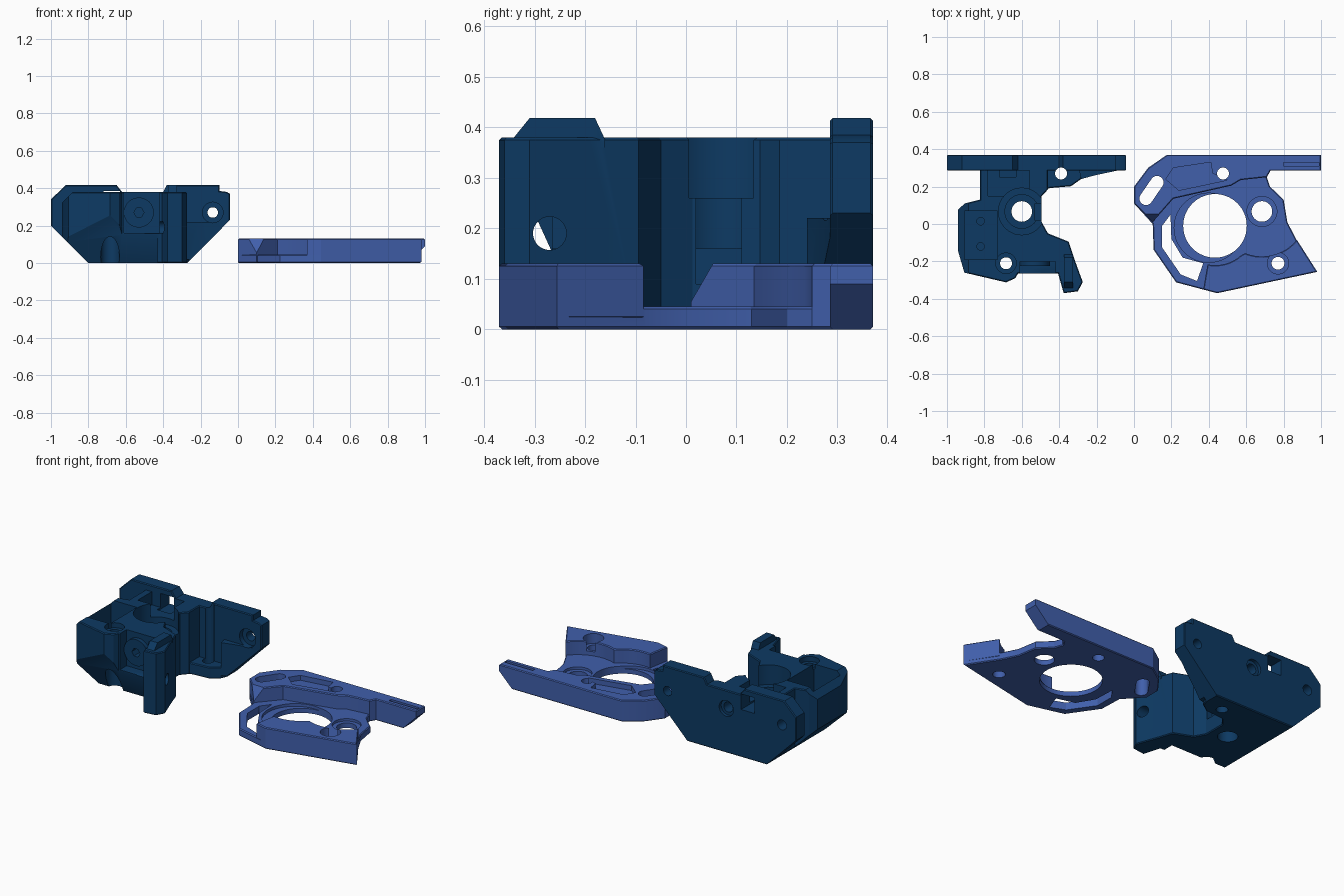
import bpy, bmesh, math

cube = bpy.data.objects.get("Cube")
if cube:
    bpy.data.objects.remove(cube, do_unlink=True)


def material(name, rgb):
    m = bpy.data.materials.new(name)
    m.use_nodes = True
    m.diffuse_color = (*rgb, 1)
    m.node_tree.nodes["Principled BSDF"].inputs["Base Color"].default_value = (*rgb, 1)
    return m


dark = material("dark blue", (0.004, 0.042, 0.125))
light = material("mid blue", (0.052, 0.115, 0.41))


def prism(name, pts, lo, hi, axis="z", bevel=0.0):
    """Extrude a 2D outline between lo and hi along an axis."""
    place = {"z": lambda a, b, t: (a, b, t),
             "y": lambda a, b, t: (a, t, b),
             "x": lambda a, b, t: (t, a, b)}[axis]
    bm = bmesh.new()
    low = [bm.verts.new(place(a, b, lo)) for a, b in pts]
    top = [bm.verts.new(place(a, b, hi)) for a, b in pts]
    caps = [bm.faces.new(low), bm.faces.new(top)]
    n = len(pts)
    for i in range(n):
        j = (i + 1) % n
        bm.faces.new((low[i], low[j], top[j], top[i]))
    bmesh.ops.recalc_face_normals(bm, faces=bm.faces)
    if bevel:
        edges = list({e for f in caps for e in f.edges})
        bmesh.ops.bevel(bm, geom=edges, offset=bevel, segments=1,
                        affect="EDGES", clamp_overlap=True)
    mesh = bpy.data.meshes.new(name)
    bm.to_mesh(mesh)
    bm.free()
    ob = bpy.data.objects.new(name, mesh)
    bpy.context.collection.objects.link(ob)
    return ob


def arc(c, r, start, end, n):
    return [(c[0] + r * math.cos(math.radians(start + (end - start) * i / n)),
             c[1] + r * math.sin(math.radians(start + (end - start) * i / n)))
            for i in range(n + 1)]


def disc(name, c, r, lo, hi, axis="z", sides=40):
    return prism(name, arc(c, r, 0, 360, sides)[:-1], lo, hi, axis)


def box(name, x0, x1, y0, y1, lo, hi):
    return prism(name, [(x0, y0), (x1, y0), (x1, y1), (x0, y1)], lo, hi)


def combine(target, tool, op):
    """Apply one boolean and remove its tool."""
    mod = target.modifiers.new("boolean", "BOOLEAN")
    mod.operation, mod.object, mod.solver = op, tool, "EXACT"
    deps = bpy.context.evaluated_depsgraph_get()
    mesh = bpy.data.meshes.new_from_object(target.evaluated_get(deps))
    target.modifiers.clear()
    target.data = mesh
    bpy.data.objects.remove(tool, do_unlink=True)


def add(target, *tools):
    for t in tools:
        combine(target, t, "UNION")


def cut(target, *tools):
    for t in tools:
        combine(target, t, "DIFFERENCE")


def finish(ob, mat):
    ob.data.materials.clear()
    ob.data.materials.append(mat)
    bpy.ops.object.select_all(action="DESELECT")
    ob.select_set(True)
    bpy.context.view_layer.objects.active = ob
    bpy.ops.object.shade_smooth_by_angle(angle=math.radians(25))


# Housing: main body with left box and front arm
housing = prism("housing_block", [
    (-.824, .33), (-.824, .13), (-.904, .11), (-.94, .078), (-.94, -.147),
    (-.907, -.26), (-.684, -.312), (-.635, -.29), (-.62, -.265), (-.406, -.265),
    (-.376, -.37), (-.30, -.36), (-.274, -.31), (-.318, -.19), (-.35, -.094),
    (-.46, -.05), (-.495, .013), (-.495, .147), (-.46, .185), (-.46, .33)],
    0, .38, bevel=.005)

# Back wall, raised arm tip, low lug and wall gusset
add(housing,
    prism("back_wall", [
        (-1, 0), (-.043, 0), (-.043, .37), (-.06, .38), (-.10, .385), (-.10, .418),
        (-.38, .418), (-.4, .38), (-.62, .38), (-.65, .418), (-.92, .418), (-1, .34)],
        .285, .37, "y", .005),
    prism("arm_tip", [(-.345, .36), (-.345, .375), (-.31, .418), (-.18, .418),
                      (-.16, .375), (-.16, .36)], -.375, -.325, "x"),
    prism("lug", [(-.52, .32), (-.52, .17), (-.45, .192), (-.337, .202),
                  (-.283, .24), (-.25, .32)], 0, .07, bevel=.005),
    prism("gusset", [(-.30, .32), (-.283, .24), (-.21, .26), (-.045, .295), (-.045, .32)],
          .02, .22))

# Sloped undersides and upper left slope
cut(housing,
    prism("left_slope", [(-1.2, .4), (-.7, -.1), (-1.2, -.1)], -.5, .5, "y"),
    prism("right_slope", [(.06, .334), (-.37, -.1), (.06, -.1)], -.5, .5, "y"),
    prism("front_slope", [(-.36, .36), (-.15, -.1), (-.36, -.1)], -1.1, -.43, "x"),
    prism("upper_slope", [(-1.1, .16), (-.8, .465), (-1.1, .465)], -.5, .25, "y"))

# Pockets: left box, rear hollow, front recess, side groove and wall window
cut(housing,
    box("left_pocket", -.905, -.73, -.19, .07, .2, .5),
    box("rear_pocket", -.78, -.56, .15, .285, .3, .5),
    box("front_recess", -.61, -.42, -.5, -.2, .16, .5),
    box("side_groove", -.53, -.4, .02, .11, .09, .31),
    box("wall_window", -.72, -.63, .25, .5, .29, .385))
add(housing, disc("front_boss", (-.53, .27), .08, -.225, -.15, "y"))

# Vertical bores
main = (-.6, .067)
cut(housing,
    disc("bore_rim", main, .125, .26, .5),
    disc("bore_step", main, .09, .16, .5),
    disc("bore", main, .055, -.1, .5),
    disc("front_screw", (-.684, -.21), .032, -.1, .5),
    disc("front_screw_seat", (-.684, -.21), .055, .35, .5),
    disc("front_head_seat", (-.684, -.21), .05, -.1, .2),
    disc("lug_screw", (-.39, .27), .032, -.1, .5),
    *[disc("pocket_hole", (-.82, y), .02, .1, .3) for y in (.015, -.12)])

# Cross bores
cut(housing,
    disc("right_wall_hole", (-.135, .27), .028, .1, .5, "y"),
    disc("right_wall_seat", (-.135, .27), .055, .1, .315, "y"),
    disc("left_wall_hole", (-.905, .27), .03, .3, .5, "y"),
    disc("hex_socket", (-.53, .27), .027, -.4, -.1, "y", 6),
    disc("middle_wall_hole", (-.53, .27), .03, .25, .5, "y"),
    disc("middle_wall_seat", (-.53, .27), .048, .35, .5, "y"),
    disc("arm_hole", (-.27, .19), .033, -.5, 0, "x"))
finish(housing, dark)

# Cover plate: thin base
plate = prism("cover_plate", [
    (0, .2), (.075, .30), (.176, .37), (1, .37), (1, .285), (.73, .285), (.71, .25),
    (.727, .2), (.80, .13), (.82, .01), (.866, -.08), (.98, -.256), (.444, -.37),
    (.225, -.312), (.105, -.138), (.10, 0), (0, .11)], 0, .045, bevel=.005)

# Raised back rail and raised front corner
ring, pivot = (.433, -.01), (.684, .067)
add(plate,
    prism("back_rail", [
        (0, .2), (.075, .30), (.176, .37), (1, .37), (1, .285), (.73, .285), (.71, .25),
        (.57, .235), (.52, .205), (.21, .135), (.10, .01), (0, .11)],
        .02, .13, bevel=.005),
    prism("front_corner", [(.98, -.256), (.444, -.37), (.37, -.35)]
          + arc(ring, .21, -101, -48, 8) + arc(pivot, .24, -112, -39, 12),
          .02, .13, bevel=.005))

# Openings and slopes in the plate
cut(plate,
    disc("ring_step", (.40, -.02), .185, .028, .2, sides=64),
    disc("ring_hole", ring, .17, -.1, .3, sides=64),
    prism("frame_window", [(.15, -.01), (.195, .05), (.2, -.08), (.26, -.18),
                           (.37, -.21), (.337, -.305), (.25, -.27), (.15, -.125)], -.1, .3),
    prism("slot", arc((.123, .222), .035, -35, 145, 12)
          + arc((.064, .136), .035, 145, 325, 12), -.1, .3),
    prism("rail_pocket", [(.17, .24), (.21, .3), (.41, .33), (.42, .27),
                          (.5, .235), (.24, .18)], .1, .3),
    prism("rail_lead_in", [(-.03, .046), (.005, .046), (.065, .15), (-.03, .15)],
          .05, .3, "x"),
    prism("rail_end_slope", [(1.05, .14), (.86, -.05), (1.05, -.05)], .2, .5, "y"),
    box("rail_groove", .8, .99, .31, .33, .115, .3),
    disc("pivot_seat", pivot, .08, .03, .1),
    disc("pivot_hole", pivot, .055, -.1, .3),
    disc("rail_hole", (.476, .27), .032, -.1, .3),
    disc("corner_seat", (.77, -.21), .057, .07, .3),
    disc("corner_hole", (.77, -.21), .034, -.1, .3))
finish(plate, light)
